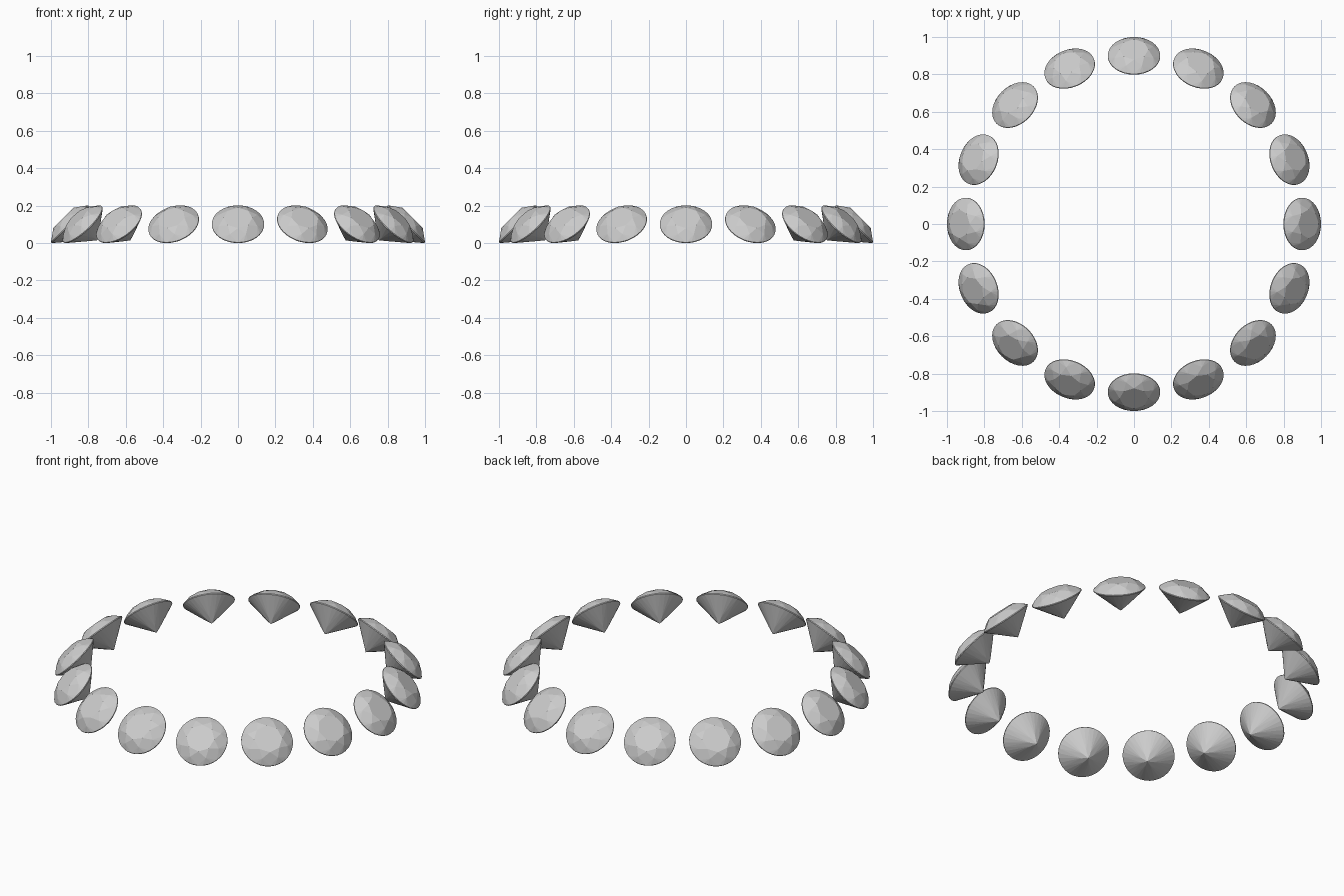
import bpy, bmesh, math
from mathutils import Matrix

if "Cube" in bpy.data.objects:
    bpy.data.objects.remove(bpy.data.objects["Cube"])

COUNT = 16
R = 0.14            # girdle radius
GIRDLE = 0.0025     # half girdle thickness
TABLE_R, CROWN_Z = 0.077, 0.048
PAVILION_Z = -0.121
TILT = math.radians(45)


def ring(radius, z, n, phase=0.0):
    return [(radius * math.cos(phase + 2 * math.pi * i / n),
             radius * math.sin(phase + 2 * math.pi * i / n), z) for i in range(n)]


def brilliant_mesh():
    """Round brilliant cut: the facets are the convex hull of its rings."""
    half = math.pi / 8
    # crown break points lie in the planes of the eight kite facets
    crown_r = 0.112
    k = (crown_r * math.cos(half) - TABLE_R) / (R - TABLE_R)
    crown_z = CROWN_Z + k * (GIRDLE - CROWN_Z)
    # pavilion break points lie in the planes of the eight main facets
    pav_r = 0.034
    pav_z = PAVILION_Z + pav_r * math.cos(half) / R * (-GIRDLE - PAVILION_Z)

    points = ring(TABLE_R, CROWN_Z, 8) + ring(crown_r, crown_z, 8, half)
    points += ring(R, GIRDLE, 32) + ring(R, -GIRDLE, 32)
    points += ring(pav_r, pav_z, 8, half) + [(0, 0, PAVILION_Z)]

    bm = bmesh.new()
    for p in points:
        bm.verts.new(p)
    bmesh.ops.convex_hull(bm, input=bm.verts[:])
    bmesh.ops.dissolve_limit(bm, angle_limit=math.radians(0.5),
                             verts=bm.verts[:], edges=bm.edges[:])
    bmesh.ops.recalc_face_normals(bm, faces=bm.faces[:])
    mesh = bpy.data.meshes.new("brilliant_gem")
    bm.to_mesh(mesh)
    bm.free()
    return mesh


# Ring of gems, tables facing outward and up
gem = brilliant_mesh()
reach = (R + GIRDLE) * math.sin(TILT)
for i in range(COUNT):
    ob = bpy.data.objects.new(f"gem_{i + 1:02d}", gem)
    bpy.context.collection.objects.link(ob)
    ob.matrix_world = (Matrix.Rotation(2 * math.pi * i / COUNT, 4, 'Z')
                       @ Matrix.Translation((1 - reach, 0, reach))
                       @ Matrix.Rotation(TILT, 4, 'Y'))
